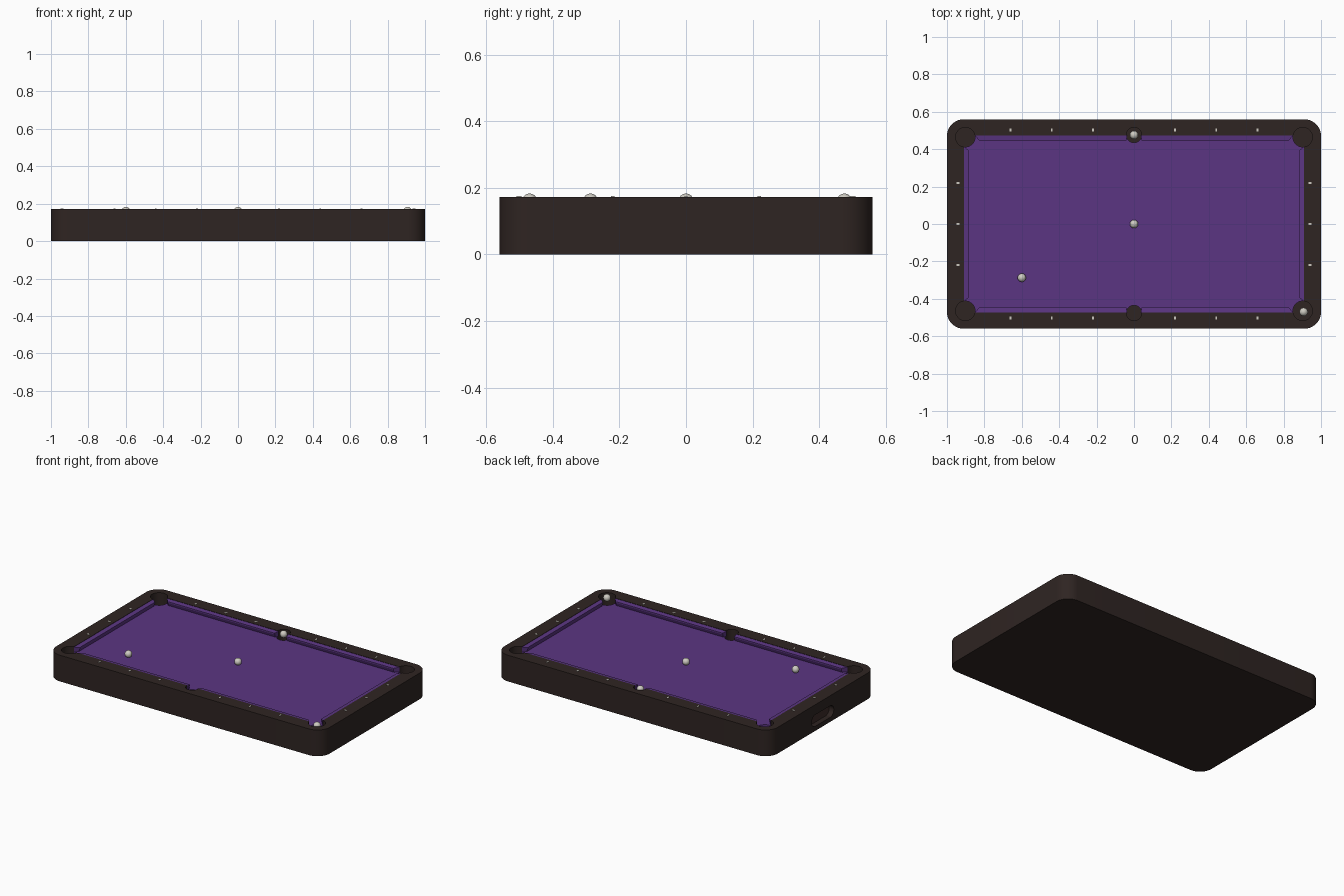
import bpy, bmesh, math
from mathutils import Matrix

if "Cube" in bpy.data.objects:
    bpy.data.objects.remove(bpy.data.objects["Cube"])

TOP, BED = 0.173, 0.138          # rail top and cloth heights
IX, IY = 0.91, 0.472             # inner edge of the wooden rails


def material(name, rgb):
    m = bpy.data.materials.new(name)
    m.diffuse_color = (*rgb, 1)
    m.use_nodes = True
    m.node_tree.nodes["Principled BSDF"].inputs["Base Color"].default_value = m.diffuse_color
    return m


WOOD = material("dark wood", (0.028, 0.018, 0.016))
CLOTH = material("purple cloth", (0.105, 0.036, 0.225))
IVORY = material("ivory", (0.62, 0.60, 0.54))
RECESS = material("brown recess", (0.045, 0.025, 0.022))


def make(name, bm, mat):
    bmesh.ops.recalc_face_normals(bm, faces=bm.faces)
    me = bpy.data.meshes.new(name)
    bm.to_mesh(me)
    bm.free()
    me.materials.append(mat)
    ob = bpy.data.objects.new(name, me)
    bpy.context.collection.objects.link(ob)
    return ob


def prism(name, outline, z0, z1, mat, matrix=None):
    """Extrude a 2D outline from z0 to z1."""
    bm = bmesh.new()
    face = bm.faces.new([bm.verts.new((x, y, z0)) for x, y in outline])
    ext = bmesh.ops.extrude_face_region(bm, geom=[face])
    verts = [g for g in ext["geom"] if isinstance(g, bmesh.types.BMVert)]
    bmesh.ops.translate(bm, verts=verts, vec=(0, 0, z1 - z0))
    if matrix:
        bm.transform(matrix)
    return make(name, bm, mat)


def rounded(hx, hy, r, n=12):
    """Rounded rectangle outline with half sizes hx, hy."""
    pts = []
    for q, (sx, sy) in enumerate([(1, 1), (-1, 1), (-1, -1), (1, -1)]):
        for i in range(n + 1):
            a = (q + i / n) * math.pi / 2
            pts.append((sx * (hx - r) + r * math.cos(a), sy * (hy - r) + r * math.sin(a)))
    return pts


def rect(hx, hy):
    return [(-hx, -hy), (hx, -hy), (hx, hy), (-hx, hy)]


def circle(cx, cy, r, n=40):
    return [(cx + r * math.cos(2 * math.pi * i / n), cy + r * math.sin(2 * math.pi * i / n))
            for i in range(n)]


def cut(ob, cutters):
    for c in cutters:
        c.hide_render = True
        mod = ob.modifiers.new("cut", "BOOLEAN")
        mod.operation, mod.solver, mod.object = "DIFFERENCE", "EXACT", c
    dg = bpy.context.evaluated_depsgraph_get()
    me = bpy.data.meshes.new_from_object(ob.evaluated_get(dg))
    ob.modifiers.clear()
    ob.data = me


def smooth(ob):
    bpy.ops.object.select_all(action="DESELECT")
    ob.select_set(True)
    bpy.context.view_layer.objects.active = ob
    bpy.ops.object.shade_smooth_by_angle(angle=math.radians(35))


# Wooden body and cloth bed
body = prism("table_body", rounded(1.0, 0.56, 0.09), 0, TOP, WOOD)
bed = prism("cloth_bed", rect(IX, IY), BED - 0.012, BED, CLOTH)

# Cutters: playing area, six pockets, ball return slot in the left end
area = prism("area_cutter", rect(IX, IY), BED - 0.012, 0.3, WOOD)
pockets = [prism("pocket_cutter", circle(x, y, r), 0.075, 0.3, WOOD)
           for sy in (-1, 1)
           for x, y, r in ((-0.902, sy * 0.464, 0.052), (0, sy * 0.476, 0.041),
                           (0.902, sy * 0.464, 0.052))]
to_end = Matrix.Translation((-1, 0, 0.068)) @ Matrix(((0, 0, 1, 0), (1, 0, 0, 0),
                                                      (0, 1, 0, 0), (0, 0, 0, 1)))
slot = prism("slot_cutter", rounded(0.115, 0.038, 0.0375), -0.05, 0.04, WOOD, to_end)
cut(body, [area, slot] + pockets)
cut(bed, pockets)
smooth(body)
smooth(bed)
for c in [area, slot] + pockets:
    bpy.data.objects.remove(c)

# Plate at the back of the ball return slot
prism("ball_return_back", rounded(0.115, 0.038, 0.0375), 0.034, 0.04, RECESS, to_end)


def cushion(name, out0, out1, in0, in1, edge, nose, to_xy):
    """Cushion with a sloped top and undercut nose; ends are mitred."""
    bm = bmesh.new()
    rings = []
    for o, i in ((out0, in0), (out1, in1)):
        ring = [(o, edge, BED), (o, edge, TOP - 0.002), (i, nose, TOP - 0.006),
                (i, nose, TOP - 0.014), (i, nose + 0.008, BED)]
        rings.append([bm.verts.new((*to_xy(a, b), z)) for a, b, z in ring])
    bm.faces.new(rings[0])
    bm.faces.new(rings[1])
    for k in range(5):
        j = (k + 1) % 5
        bm.faces.new((rings[0][k], rings[0][j], rings[1][j], rings[1][k]))
    make(name, bm, CLOTH)


# Four long cushions and two end cushions
for s in (-1, 1):
    for t in (-1, 1):
        cushion("long_cushion", 0.036, 0.85, 0.042, 0.825, IY, 0.443,
                lambda a, b: (t * a, s * b))
    cushion("end_cushion", -0.415, 0.415, -0.392, 0.392, IX, 0.882,
            lambda a, b: (s * b, a))

# Sight markers on the rails
for s in (-1, 1):
    spots = [(t * k * 0.22, s * 0.502, 0.005, 0.008) for t in (-1, 1) for k in (1, 2, 3)]
    spots += [(s * 0.94, k * 0.22, 0.008, 0.005) for k in (-1, 0, 1)]
    for x, y, hx, hy in spots:
        prism("rail_marker", rect(hx, hy), TOP - 0.002, TOP + 0.002, IVORY,
              Matrix.Translation((x, y, 0)))

# Balls, two of them over pockets
for x, y in ((0, 0), (-0.6, -0.287), (0, 0.476), (0.907, -0.47)):
    bm = bmesh.new()
    bmesh.ops.create_uvsphere(bm, u_segments=32, v_segments=16, radius=0.0225,
                              matrix=Matrix.Translation((x, y, BED + 0.0225)))
    smooth(make("ball", bm, IVORY))
